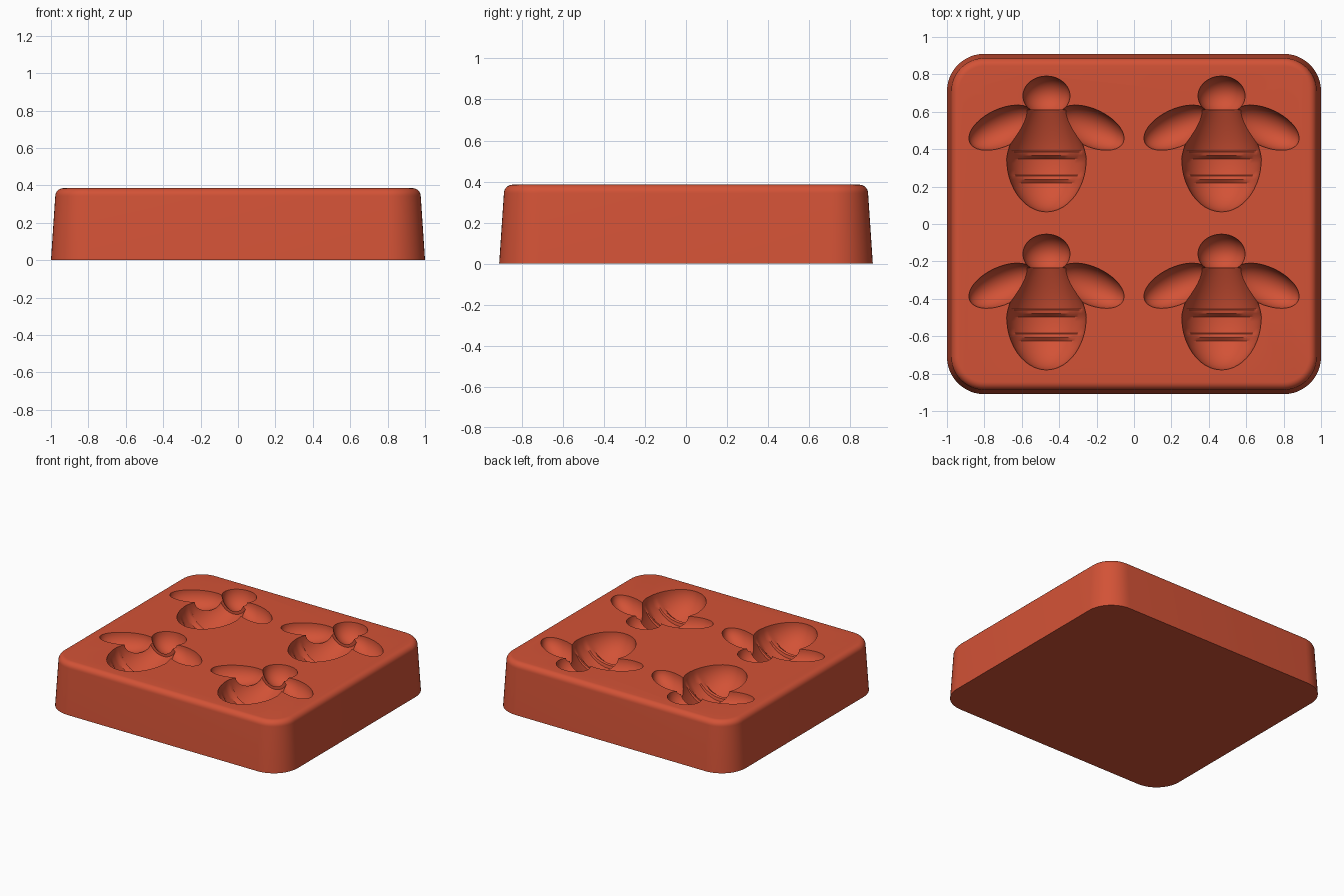
import bpy, bmesh
from math import sin, cos, pi, radians
from mathutils import Matrix

if "Cube" in bpy.data.objects:
    bpy.data.objects.remove(bpy.data.objects["Cube"], do_unlink=True)

TOP = 0.385
RIM = TOP + 0.002
BEES = [(x, y) for x in (-0.468, 0.468) for y in (0, -0.845)]

red = bpy.data.materials.new("terracotta_red")
red.use_nodes = True
colour = (0.65, 0.085, 0.037, 1)
red.diffuse_color = colour
red.node_tree.nodes["Principled BSDF"].inputs["Base Color"].default_value = colour


def loft(bm, rings):
    """Skin closed rings of equal point count and cap both ends."""
    loops = [[bm.verts.new(p) for p in ring] for ring in rings]
    n = len(loops[0])
    for a, b in zip(loops, loops[1:]):
        for i in range(n):
            j = (i + 1) % n
            bm.faces.new((a[i], a[j], b[j], b[i]))
    bm.faces.new(loops[0][::-1])
    bm.faces.new(loops[-1])


def make_object(name, bm):
    bmesh.ops.recalc_face_normals(bm, faces=bm.faces)
    mesh = bpy.data.meshes.new(name)
    bm.to_mesh(mesh)
    bm.free()
    mesh.materials.append(red)
    obj = bpy.data.objects.new(name, mesh)
    bpy.context.collection.objects.link(obj)
    return obj


def rounded_rect(hx, hy, r, z, steps=12):
    pts = []
    for k, (sx, sy) in enumerate(((1, 1), (-1, 1), (-1, -1), (1, -1))):
        for i in range(steps + 1):
            a = (k + i / steps) * pi / 2
            pts.append((sx * (hx - r) + r * cos(a), sy * (hy - r) + r * sin(a), z))
    return pts


# Tapered block with a rounded top edge
FILLET = 0.042
bm = bmesh.new()
rings = [rounded_rect(1, 0.91, 0.2, 0)]
for i in range(8):
    a = i / 7 * pi / 2
    inset = 0.023 + FILLET * (1 - cos(a))
    rings.append(rounded_rect(1 - inset, 0.91 - inset, 0.2 - inset,
                              TOP - FILLET * (1 - sin(a))))
loft(bm, rings)
block = make_object("mould_block", bm)


def body_width(y):
    """Cone towards the neck, half ellipse towards the tail."""
    if y < 0.35:
        return 0.213 * (1 - ((0.35 - y) / 0.285) ** 2) ** 0.5
    return 0.213 - 0.098 * ((y - 0.35) / 0.26) ** 1.35


def body_cutter():
    """Bee bodies, each with two shallow ridges across the floor."""
    ridges = (0.37, 0.242)
    ys = [0.35 - 0.285 * cos(i / 12 * pi / 2 + 0.04) for i in range(12)]
    ys += [0.35 + 0.26 * i / 8 for i in range(1, 9)]
    stations = [(y, 0) for y in ys if all(abs(y - r) > 0.026 for r in ridges)]
    for r in ridges:
        stations += [(r - 0.022, 0), (r - 0.004, 0.02), (r + 0.014, 0.02), (r + 0.02, 0)]
    bm = bmesh.new()
    for ox, oy in BEES:
        rings = []
        for y, lift in sorted(stations):
            w = body_width(y)
            rings.append([(ox + w * cos(a), oy + y, RIM + (w * 0.95 - lift) * sin(a))
                          for a in (i / 40 * 2 * pi for i in range(40))])
        loft(bm, rings)
    return make_object("body_cutter", bm)


def ellipsoid_cutter(name, dx, dy, size, angle):
    """The same ellipsoid hollow for every bee."""
    bm = bmesh.new()
    for ox, oy in BEES:
        matrix = (Matrix.Translation((ox + dx, oy + dy, RIM))
                  @ Matrix.Rotation(angle, 4, 'Z') @ Matrix.Diagonal((*size, 1)))
        bmesh.ops.create_uvsphere(bm, u_segments=40, v_segments=20, radius=1, matrix=matrix)
    return make_object(name, bm)


# Bee-shaped cavities: bodies, heads and mirrored wings
WING = (0.19, 0.1, 0.11)
cutters = [
    body_cutter(),
    ellipsoid_cutter("head_cutter", 0, 0.685, (0.126, 0.106, 0.125), 0),
    ellipsoid_cutter("left_wing_cutter", 0.238, 0.515, WING, -radians(25)),
    ellipsoid_cutter("right_wing_cutter", -0.238, 0.515, WING, radians(25)),
]

bpy.ops.object.select_all(action='DESELECT')
block.select_set(True)
bpy.context.view_layer.objects.active = block
for cutter in cutters:
    cutter.hide_render = True
    cut = block.modifiers.new(cutter.name, 'BOOLEAN')
    cut.operation = 'DIFFERENCE'
    cut.solver = 'MANIFOLD'
    cut.object = cutter
    bpy.ops.object.modifier_apply(modifier=cut.name)
    bpy.data.objects.remove(cutter, do_unlink=True)
bpy.ops.object.shade_smooth_by_angle(angle=radians(28))
